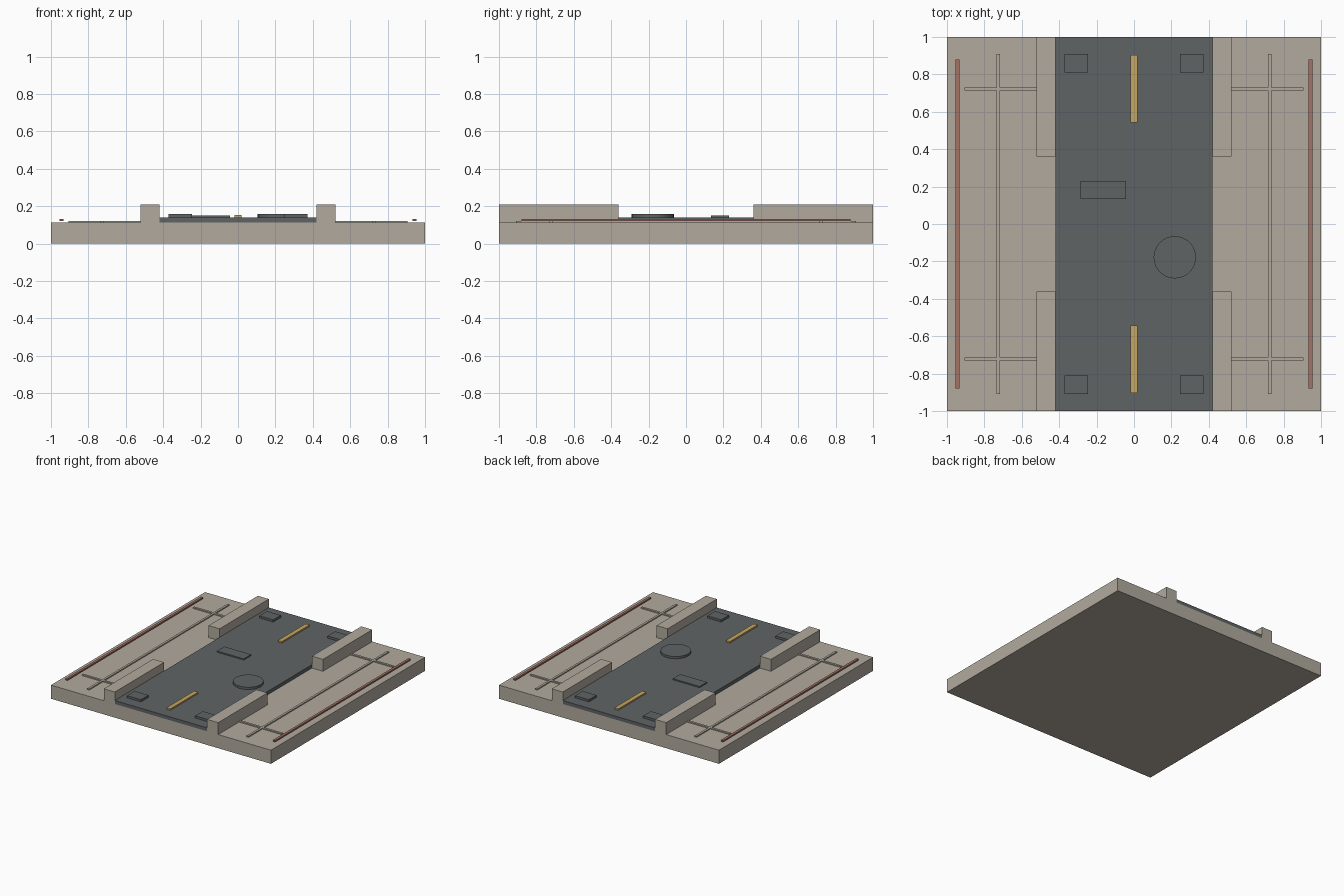
import bpy

if "Cube" in bpy.data.objects:
    bpy.data.objects.remove(bpy.data.objects["Cube"])


def material(name, rgb):
    m = bpy.data.materials.new(name)
    m.diffuse_color = (*rgb, 1)
    m.use_nodes = True
    m.node_tree.nodes["Principled BSDF"].inputs["Base Color"].default_value = m.diffuse_color
    return m


STONE = material("warm_stone", (0.445, 0.402, 0.342))
ASPHALT = material("slate_grey", (0.115, 0.127, 0.130))
YELLOW = material("ochre_yellow", (0.57, 0.39, 0.12))
RED = material("rust_red", (0.38, 0.17, 0.13))


def box(name, x, y, z, mat):
    """Box spanning the given (low, high) ranges."""
    spans = (x, y, z)
    bpy.ops.mesh.primitive_cube_add(size=1, location=[(a + b) / 2 for a, b in spans])
    ob = bpy.context.object
    ob.name = name
    ob.scale = [abs(b - a) for a, b in spans]
    bpy.ops.object.transform_apply(location=False, rotation=False, scale=True)
    ob.data.materials.append(mat)
    return ob


def side(s, a, b):
    """Range mirrored to the side given by the sign s."""
    return (a, b) if s > 0 else (-b, -a)


# Ground slab and raised road
box("base_slab", (-1, 1), (-1, 1), (0, 0.112), STONE)
box("road", (-0.42, 0.42), (-1, 1), (0.112, 0.14), ASPHALT)

for sx in (-1, 1):
    # Long pavement strip and outer rail
    box("pavement_strip", side(sx, 0.716, 0.734), (-0.91, 0.91), (0.11, 0.121), STONE)
    box("outer_rail", side(sx, 0.934, 0.954), (-0.88, 0.88), (0.121, 0.133), RED)
    for sy in (-1, 1):
        # Curb wall, cross strip and corner pad in each quarter
        box("curb_wall", side(sx, 0.42, 0.52), side(sy, 0.36, 1), (0.11, 0.21), STONE)
        box("cross_strip", side(sx, 0.51, 0.907), side(sy, 0.713, 0.731), (0.11, 0.121), STONE)
        box("corner_pad", side(sx, 0.247, 0.372), side(sy, 0.81, 0.908), (0.138, 0.158), ASPHALT)

# Centre line dashes
for sy in (-1, 1):
    box("lane_dash", (-0.018, 0.018), side(sy, 0.543, 0.903), (0.138, 0.152), YELLOW)

# Repair plate and round cover
box("repair_plate", (-0.285, -0.042), (0.135, 0.23), (0.138, 0.15), ASPHALT)
bpy.ops.mesh.primitive_cylinder_add(vertices=32, radius=0.113, depth=0.02,
                                    location=(0.218, -0.178, 0.148))
cover = bpy.context.object
cover.name = "round_cover"
cover.data.materials.append(ASPHALT)
bpy.ops.object.shade_smooth_by_angle()
